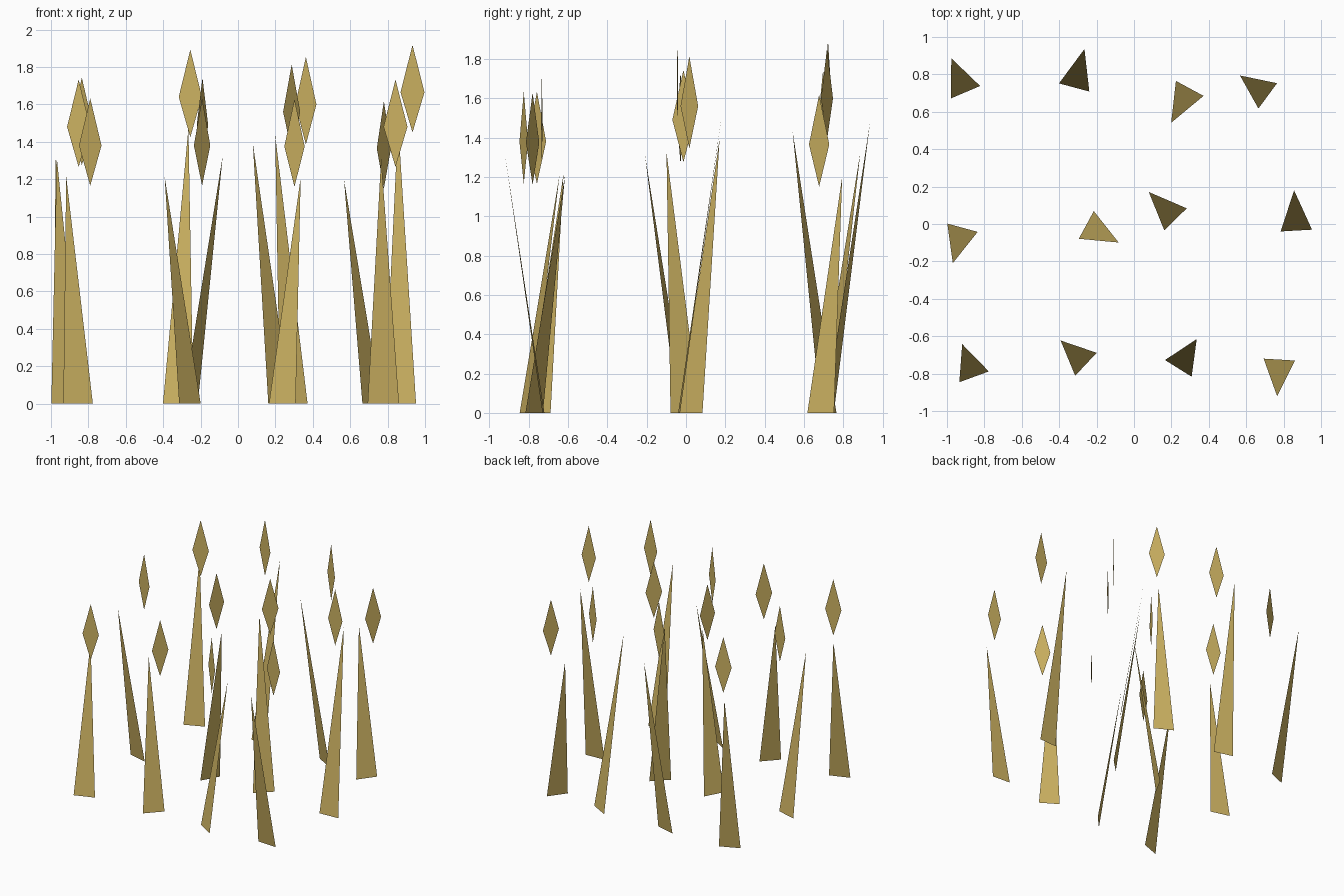
import bpy
from math import radians, cos, sin
from mathutils import Vector

if "Cube" in bpy.data.objects:
    bpy.data.objects.remove(bpy.data.objects["Cube"])

straw = bpy.data.materials.new("dry straw")
straw.diffuse_color = (0.60, 0.44, 0.12, 1)
straw.use_nodes = True
straw.node_tree.nodes["Principled BSDF"].inputs["Base Color"].default_value = straw.diffuse_color

BLADE_HALF = 0.084     # half width of a blade at the ground
SEED_HALF = 0.064      # half width of a seed head

# Each stalk: base x, base y, lean direction in degrees, blade height
STALKS = [
    (-0.90, 0.705, 113, 1.325), (-0.32, 0.73, 75, 1.475),
    (0.298, 0.725, 241.6, 1.435), (0.715, 0.685, 143.7, 1.20),
    (-0.917, -0.02, 254.7, 1.315), (-0.255, -0.005, 331.5, 1.325),
    (0.222, 0.025, 134.4, 1.395), (0.868, -0.035, 93.2, 1.50),
    (-0.855, -0.817, 110, 1.215), (-0.257, -0.75, 136.8, 1.215),
    (0.237, -0.772, 58, 1.21), (0.777, -0.725, 266.6, 1.315),
]


def flat_face(name, points):
    """One flat polygon as its own object."""
    mesh = bpy.data.meshes.new(name)
    mesh.from_pydata(points, [], [range(len(points))])
    mesh.materials.append(straw)
    bpy.context.collection.objects.link(bpy.data.objects.new(name, mesh))


for i, (x, y, angle, h) in enumerate(STALKS, 1):
    a = radians(angle)
    lean = Vector((cos(a), sin(a), 0))
    side = Vector((sin(a), -cos(a), 0))
    base = Vector((x, y, 0))
    up = Vector((0, 0, 1))

    # Leaning blade tapering to a point
    tip = base + lean * (0.06 + 0.1035 * h) + up * h
    flat_face(f"grass_blade_{i}",
              [base - side * BLADE_HALF, base + side * BLADE_HALF, tip])

    # Upright diamond seed head floating beside the blade tip
    c = base + Vector((0.065, -0.008, h))
    flat_face(f"seed_head_{i}",
              [c - up * 0.05, c + side * SEED_HALF + up * 0.165,
               c + up * 0.418, c - side * SEED_HALF + up * 0.165])
